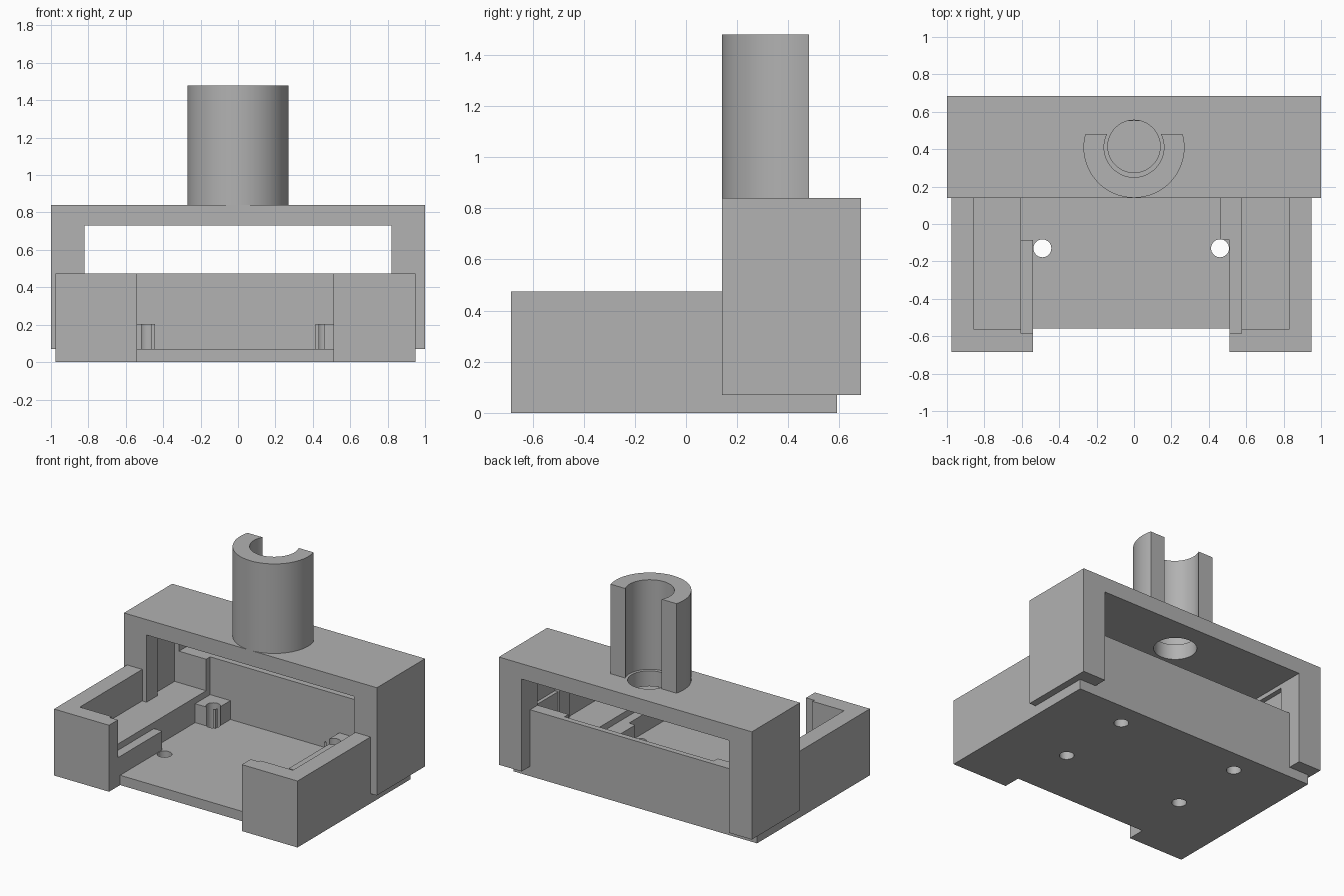
import bpy
import math

cube = bpy.data.objects.get("Cube")
if cube:
    bpy.data.objects.remove(cube, do_unlink=True)

# Single grey material
grey = bpy.data.materials.new("plain_grey")
grey.use_nodes = True
COLOUR = (0.445, 0.445, 0.445, 1)
grey.diffuse_color = COLOUR
grey.node_tree.nodes["Principled BSDF"].inputs["Base Color"].default_value = COLOUR


def box(name, x, y, z):
    """Box from its (min, max) range on each axis."""
    bpy.ops.mesh.primitive_cube_add(size=1)
    ob = bpy.context.object
    ob.name = name
    ob.location = [(a + b) / 2 for a, b in (x, y, z)]
    ob.scale = [b - a for a, b in (x, y, z)]
    bpy.ops.object.transform_apply(location=True, rotation=False, scale=True)
    ob.data.materials.append(grey)
    return ob


def rod(name, x, y, z, radius, sides=64):
    bpy.ops.mesh.primitive_cylinder_add(vertices=sides, radius=radius, depth=z[1] - z[0],
                                        location=(x, y, (z[0] + z[1]) / 2))
    ob = bpy.context.object
    ob.name = name
    ob.data.materials.append(grey)
    return ob


def cut(target, *cutters):
    """Subtract each cutter from the target and discard it."""
    for cutter in cutters:
        cutter.hide_render = True
        mod = target.modifiers.new("cut", 'BOOLEAN')
        mod.operation = 'DIFFERENCE'
        mod.solver = 'EXACT'
        mod.object = cutter
        bpy.ops.object.select_all(action='DESELECT')
        bpy.context.view_layer.objects.active = target
        target.select_set(True)
        bpy.ops.object.modifier_apply(modifier=mod.name)
        bpy.data.objects.remove(cutter, do_unlink=True)


def smooth(ob):
    bpy.ops.object.select_all(action='DESELECT')
    bpy.context.view_layer.objects.active = ob
    ob.select_set(True)
    bpy.ops.object.shade_smooth_by_angle(angle=math.radians(30))


FLOOR, SHELF, LEDGE, TOP = 0.07, 0.25, 0.205, 0.475
HOLES = [(x, y) for x in (-0.49, 0.46) for y in (-0.13, 0.42)]


def screw_holes():
    return [rod("hole_cutter", x, y, (-0.1, 0.4), 0.048, 32) for x, y in HOLES]


# Tray with side shelves, open front and screw holes
tray = box("tray", (-0.975, 0.95), (-0.685, 0.59), (0, TOP))
cut(tray,
    box("bay_cutter", (-0.605, 0.575), (-0.585, 0.55), (FLOOR, 1)),
    box("mouth_cutter", (-0.54, 0.51), (-0.8, -0.5), (FLOOR, 1)),
    box("notch_cutter", (-0.54, 0.51), (-0.8, -0.56), (-1, 1)),
    box("right_shelf_cutter", (-0.855, -0.55), (-0.565, 0.505), (SHELF, 1)),
    box("left_shelf_cutter", (0.52, 0.83), (-0.565, 0.505), (SHELF, 1)),
    *screw_holes())
smooth(tray)

# Low ledges and rear mounting blocks inside the tray
supports = [
    box("right_ledge", (-0.61, -0.54), (-0.59, -0.085), (FLOOR - 0.01, LEDGE)),
    box("left_ledge", (0.51, 0.58), (-0.59, -0.085), (FLOOR - 0.01, LEDGE)),
    box("left_rear_ledge", (0.46, 0.58), (-0.085, 0.38), (FLOOR - 0.01, LEDGE)),
    box("right_rear_mount", (-0.61, -0.445), (0.38, 0.555), (FLOOR - 0.01, LEDGE)),
    box("left_rear_mount", (0.415, 0.58), (0.38, 0.555), (FLOOR - 0.01, LEDGE)),
]
for part in supports:
    cut(part, *screw_holes())
    smooth(part)

# Bridge straddling the back of the tray, with relieved legs and a round roof hole
bridge = box("bridge", (-1, 1), (0.14, 0.685), (FLOOR, 0.84))
cut(bridge,
    box("opening_cutter", (-0.82, 0.82), (0, 1), (-1, 0.73)),
    box("relief_cutter", (-0.855, 0.855), (0.26, 0.505), (SHELF, 0.7)),
    rod("roof_cutter", 0, 0.415, (0.6, 1), 0.14))
smooth(bridge)

# Upright socket, open at the back
POST_Y = 0.41
socket = rod("socket", 0, POST_Y, (0.84, 1.48), 0.27)
cut(socket,
    rod("bore_cutter", 0, POST_Y, (0.7, 1.6), 0.16),
    box("back_cutter", (-0.5, 0.5), (0.48, 1), (0.7, 1.6)))
smooth(socket)
